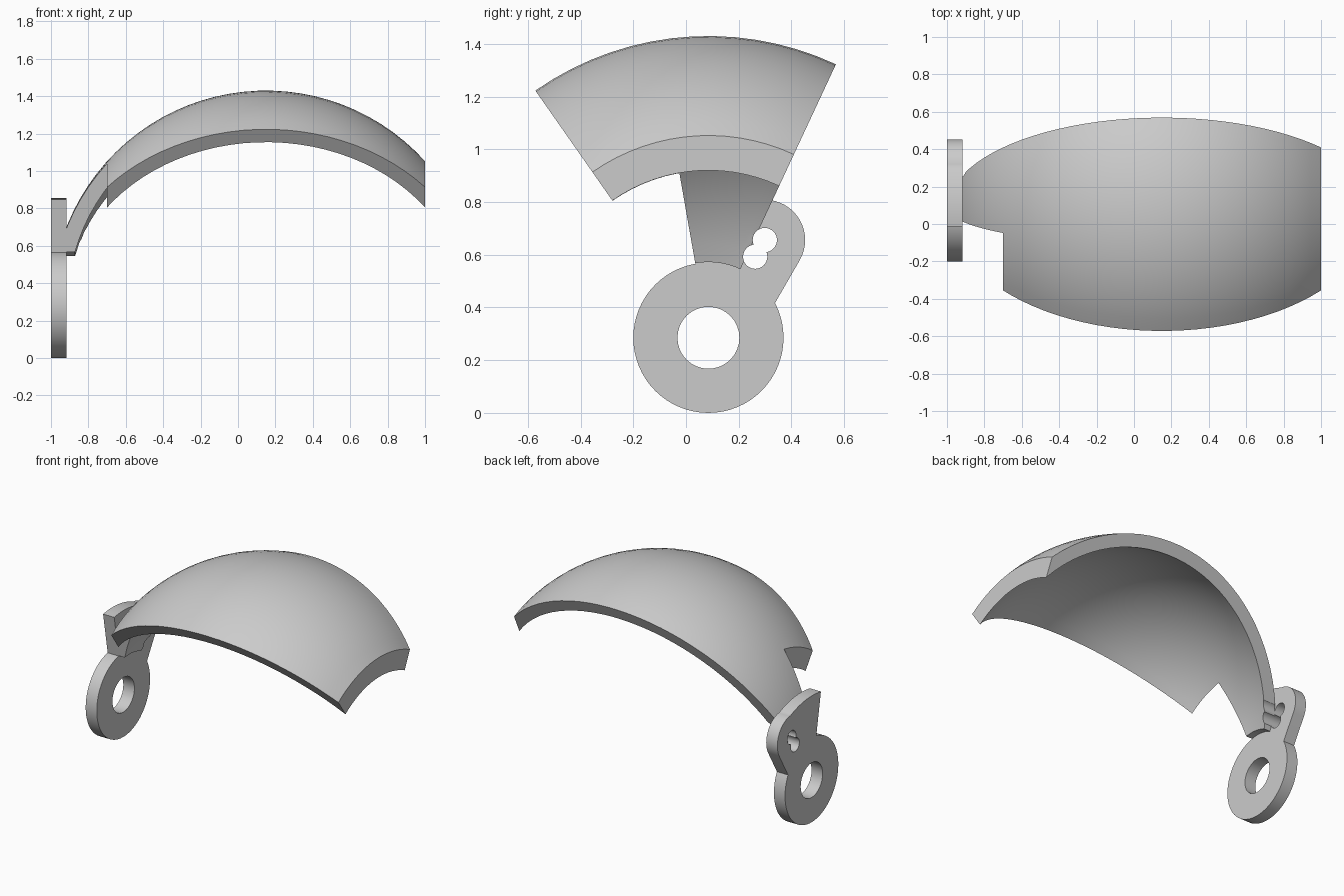
import bpy, bmesh
from math import sin, cos, asin, acos, pi, radians

if "Cube" in bpy.data.objects:
    bpy.data.objects.remove(bpy.data.objects["Cube"])

# Pivot axis runs along x through the ring centre; dome centre lies on it
AX_Y, AX_Z, DOME_X = 0.085, 0.285, 0.15
R_OUT, R_IN, RING_R = 1.145, 1.061, 0.285
CUT = 0.85                       # half width of the dome along x
PLATE = (-1.0, -0.917)           # plate thickness range in x
ARM_ANGLE, ARM_R, ARM_W = radians(30), 0.428, 0.153


def sweep(name, profile, start, end, step=4):
    """Turn an (x, radius) profile about the pivot axis; angle 0 is up."""
    n = max(2, round((end - start) / step))
    bm = bmesh.new()
    rows = []
    for i in range(n + 1):
        a = radians(start + (end - start) * i / n)
        rows.append([bm.verts.new((x, AX_Y + r * sin(a), AX_Z + r * cos(a)))
                     for x, r in profile])
    for p, q in zip(rows, rows[1:]):
        for j in range(len(profile)):
            k = (j + 1) % len(profile)
            bm.faces.new((p[j], p[k], q[k], q[j]))
    bm.faces.new(rows[0])
    bm.faces.new(rows[-1])
    bmesh.ops.recalc_face_normals(bm, faces=bm.faces)
    mesh = bpy.data.meshes.new(name)
    bm.to_mesh(mesh)
    bm.free()
    ob = bpy.data.objects.new(name, mesh)
    bpy.context.collection.objects.link(ob)
    return ob


def box_profile(x0, x1, r0, r1):
    return [(x0, r0), (x1, r0), (x1, r1), (x0, r1)]


def disc(name, dist, radius, x0, x1, sides=48):
    """Cylinder along x, set out from the axis in the arm direction."""
    bpy.ops.mesh.primitive_cylinder_add(
        vertices=sides, radius=radius, depth=x1 - x0, rotation=(0, pi / 2, 0),
        location=((x0 + x1) / 2, AX_Y + dist * sin(ARM_ANGLE),
                  AX_Z + dist * cos(ARM_ANGLE)))
    ob = bpy.context.object
    ob.name = name
    return ob


def combine(target, tool, operation):
    mod = target.modifiers.new("combine", 'BOOLEAN')
    mod.operation, mod.solver, mod.object = operation, 'EXACT', tool
    bpy.context.view_layer.objects.active = target
    bpy.ops.object.modifier_apply(modifier=mod.name)
    bpy.data.objects.remove(tool)


def dome_arc(radius, n=32):
    t0, t1 = acos(CUT / radius), pi - asin((RING_R + 0.002) / radius)
    return [(DOME_X + radius * cos(t), radius * sin(t))
            for t in (t0 + (t1 - t0) * i / n for i in range(n + 1))]


# Curved guard: thick spherical band, stepped back to a narrow strip on the right
guard = sweep("curved_guard", dome_arc(R_OUT) + dome_arc(R_IN)[::-1], -35, 25)
combine(guard, sweep("step_cutter", box_profile(-1.3, DOME_X - CUT, 0.1, 2), -60, -10),
        'DIFFERENCE')

# Mounting plate: ring, sector behind the strip, and round-ended arm
plate = disc("ring_plate", 0, RING_R, *PLATE, sides=64)
combine(plate, sweep("sector", box_profile(*PLATE, 0.2, 2 * RING_R), -10, 30), 'UNION')
bpy.ops.mesh.primitive_cube_add(
    size=1, rotation=(-ARM_ANGLE, 0, 0),
    location=(sum(PLATE) / 2, AX_Y + ARM_R / 2 * sin(ARM_ANGLE),
              AX_Z + ARM_R / 2 * cos(ARM_ANGLE)))
arm = bpy.context.object
arm.scale = (PLATE[1] - PLATE[0], 2 * ARM_W, ARM_R)
bpy.context.view_layer.update()
combine(plate, arm, 'UNION')
combine(plate, disc("arm_end", ARM_R, ARM_W, *PLATE), 'UNION')
combine(guard, plate, 'UNION')

# Pivot hole and the keyhole pair
for dist, radius in ((0, 0.1175), (ARM_R, 0.046), (0.355, 0.046)):
    combine(guard, disc("hole_cutter", dist, radius, -1.1, -0.75, 32), 'DIFFERENCE')

# Plain grey finish
grey = bpy.data.materials.new("plain_grey")
grey.use_nodes = True
colour = (0.6, 0.6, 0.6, 1)
grey.diffuse_color = colour
grey.node_tree.nodes["Principled BSDF"].inputs["Base Color"].default_value = colour
guard.data.materials.clear()
guard.data.materials.append(grey)

bpy.ops.object.select_all(action='DESELECT')
guard.select_set(True)
bpy.context.view_layer.objects.active = guard
bpy.ops.object.shade_smooth_by_angle(angle=radians(30))
